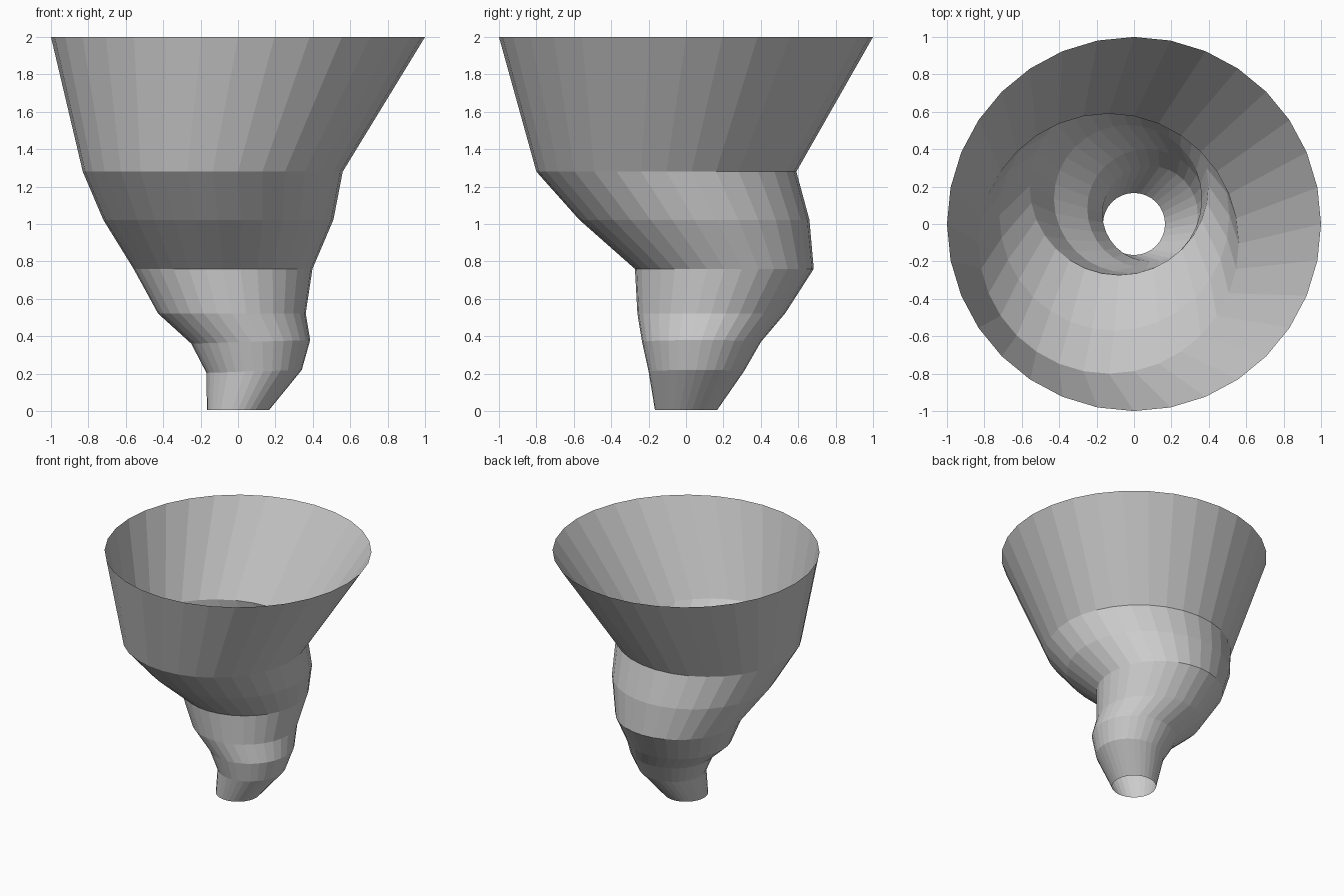
import bpy, bmesh
from math import sin, cos, pi

if "Cube" in bpy.data.objects:
    bpy.data.objects.remove(bpy.data.objects["Cube"])

SIDES = 32
# rings: centre x, centre y, height, radius, rise per unit x (slight tilt)
RINGS = [
    (0.0, 0.0, 0.005, 0.166, 0.0),
    (0.086, 0.055, 0.212, 0.255, 0.03),
    (0.068, 0.083, 0.37, 0.318, 0.03),
    (-0.033, 0.135, 0.522, 0.395, 0.0),
    (-0.08, 0.205, 0.76, 0.478, 0.0),
    (-0.105, 0.045, 1.022, 0.615, 0.0),
    (-0.135, -0.105, 1.28, 0.695, 0.0),
    (0.0, 0.0, 2.0, 1.0, 0.0),
]

# open, single-walled funnel skinned through the offset rings
bm = bmesh.new()
loops = []
for cx, cy, z, r, tilt in RINGS:
    loops.append([bm.verts.new((cx + r * cos(a), cy + r * sin(a), z + tilt * r * cos(a)))
                  for a in (2 * pi * i / SIDES for i in range(SIDES))])
for low, high in zip(loops, loops[1:]):
    for i in range(SIDES):
        j = (i + 1) % SIDES
        bm.faces.new((low[i], low[j], high[j], high[i]))

mesh = bpy.data.meshes.new("twisting_funnel")
bm.to_mesh(mesh)
bm.free()
bpy.context.collection.objects.link(bpy.data.objects.new("twisting_funnel", mesh))
